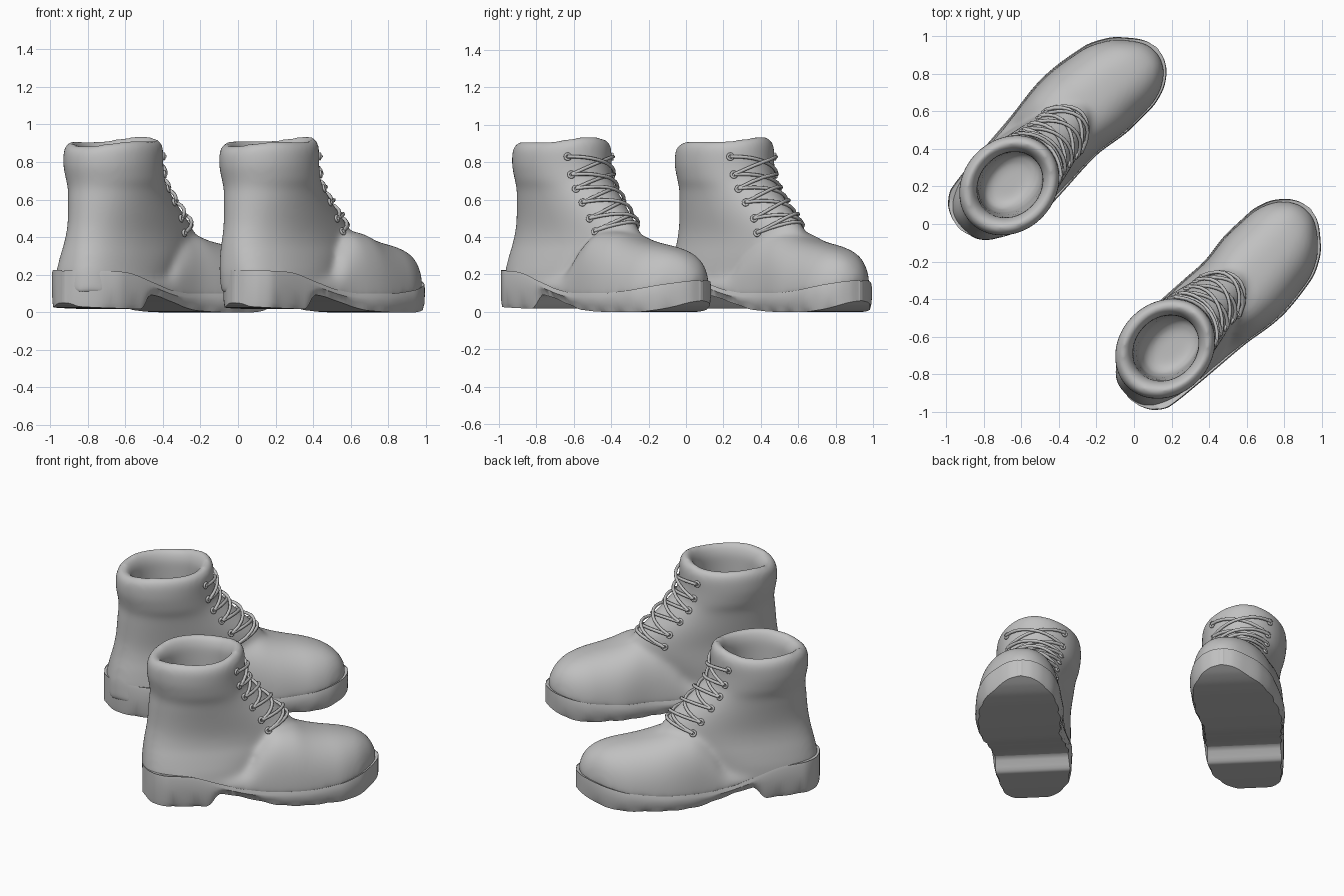
import bpy, bmesh, math
from mathutils import Vector
from mathutils.bvhtree import BVHTree

if "Cube" in bpy.data.objects:
    bpy.data.objects.remove(bpy.data.objects["Cube"])

R2 = math.sqrt(2)
grey = bpy.data.materials.new("grey_leather")
grey.diffuse_color = (0.53, 0.53, 0.53, 1)
grey.use_nodes = True
grey.node_tree.nodes["Principled BSDF"].inputs["Base Color"].default_value = grey.diffuse_color


def interp(tab, x):
    """Monotone cubic through (x, value) pairs."""
    if x <= tab[0][0]:
        return tab[0][1]
    if x >= tab[-1][0]:
        return tab[-1][1]
    i = max(k for k in range(len(tab) - 1) if tab[k][0] <= x)
    sec = [(b[1] - a[1]) / (b[0] - a[0]) for a, b in zip(tab, tab[1:])]

    def slope(k):
        if k == 0 or k == len(tab) - 1:
            return sec[min(k, len(sec) - 1)]
        a, b = sec[k - 1], sec[k]
        return 2 * a * b / (a + b) if a * b > 0 else 0
    h = tab[i + 1][0] - tab[i][0]
    t = (x - tab[i][0]) / h
    return ((1 + 2 * t) * (1 - t) ** 2 * tab[i][1] + t * (1 - t) ** 2 * h * slope(i)
            + t * t * (3 - 2 * t) * tab[i + 1][1] + t * t * (t - 1) * h * slope(i + 1))


# sole plan: u runs heel to toe, v sideways
OUTER = [(-.675, .65), (-.66, .715), (-.62, .78), (-.55, .822), (-.35, .845), (-.07, .868), (.2, .895),
         (.47, .86), (.6, .80), (.69, .71), (.735, .64), (.75, .58)]
INNER = [(-.675, .63), (-.66, .575), (-.62, .51), (-.55, .45), (-.45, .405), (-.25, .385), (.1, .40),
         (.35, .37), (.5, .37), (.6, .39), (.69, .445), (.735, .51), (.75, .57)]
SOLE_TOP = [(-.67, .225), (-.45, .215), (-.25, .16), (-.1, .118), (.05, .10), (.25, .10), (.45, .115),
            (.65, .15), (.75, .17)]
SOLE_LOW = [(-.67, .05), (-.64, .03), (-.5, .022), (-.33, .018), (-.31, .03), (-.25, .092), (-.2, .085),
            (-.05, .045), (.1, .01), (.3, 0), (.5, 0), (.6, .01), (.68, .03), (.75, .06)]
RIDGE = [(-.5, .18), (-.1, .24), (0, .38), (.1, .435), (.2, .43), (.3, .398), (.37, .38), (.51, .355),
         (.6, .33), (.66, .298), (.70, .26), (.725, .21)]
# shaft rings: height, back u, front u, half width, egg taper at the front
SHAFT = [(.10, -.665, .05, .218, 0), (.22, -.662, .12, .22, .05), (.30, -.645, .2, .22, .15),
         (.36, -.63, .26, .22, .25), (.42, -.618, .265, .22, .28), (.47, -.61, .225, .221, .25),
         (.53, -.605, .16, .224, .2), (.60, -.60, .085, .228, .15), (.66, -.592, .025, .228, .08),
         (.70, -.597, -.018, .234, 0), (.78, -.612, -.038, .246, 0), (.85, -.61, -.037, .246, 0),
         (.885, -.597, -.045, .235, 0), (.905, -.565, -.075, .205, 0), (.885, -.535, -.105, .18, 0),
         (.84, -.51, -.13, .163, 0), (.65, -.50, -.13, .16, 0), (.35, -.49, -.11, .14, 0),
         (.27, -.47, -.13, .12, 0), (.24, -.42, -.2, .08, 0)]


def plan(u):
    o, i = interp(OUTER, u), interp(INNER, u)
    return (o + i) / 2, max((o - i) / 2, .01)


def place(u, v, z, side):
    x, y = (u - v) / R2, (u + v) / R2
    if side == "left":
        return Vector((x, y, z))
    return Vector((y, x - .04 * min(1, max(0, u) / .7), z))  # right toe turns out slightly


def lean(z, side):
    """The right shaft tips a little to one side."""
    k = 0 if side == "left" else -.04 * min(1, max(0, (z - .12) / .25))
    return Vector((k, 0, 0))


def loft(bm, rings):
    vs = [[bm.verts.new(p) for p in r] for r in rings]
    n = len(vs[0])
    for a, b in zip(vs, vs[1:]):
        for k in range(n):
            bm.faces.new((a[k], a[(k + 1) % n], b[(k + 1) % n], b[k]))
    bm.faces.new(vs[0])
    bm.faces.new(vs[-1])


def add_object(name, bm):
    bmesh.ops.recalc_face_normals(bm, faces=bm.faces)
    me = bpy.data.meshes.new(name)
    bm.to_mesh(me)
    bm.free()
    me.materials.append(grey)
    ob = bpy.data.objects.new(name, me)
    bpy.context.collection.objects.link(ob)
    return ob


def make_sole(side):
    cols = [.0375 - .7125 * math.cos(math.pi * k / 90) for k in range(91)]
    cols = sorted(cols + [-.33, -.31, -.25])
    rings = []
    for u in cols:
        c, w = plan(u)
        t, b = interp(SOLE_TOP, u), interp(SOLE_LOW, u)
        lug = abs(math.sin(24 * u))
        half = [(w * .94, t - .004), (w * .975, t), (w * .995, t - .018), (w, t * .6 + b * .4),
                (w * .98, b + .022 + .014 * lug), (w * (.90 + .04 * lug), b)]
        ring = [place(u, c + d, z, side) for d, z in half]
        ring += [place(u, c - d, z, side) for d, z in reversed(half)]
        rings.append(ring)
    bm = bmesh.new()
    loft(bm, rings)
    ob = add_object(side + "_sole", bm)
    ob.data.shade_smooth()
    ob.data.set_sharp_from_angle(angle=math.radians(40))


def make_upper(side):
    bm = bmesh.new()
    # ankle shaft with rolled collar and hollow inside
    rings = []
    for j, (z, back, front, b, egg) in enumerate(SHAFT):
        ring = []
        p = interp([(0, .68), (.25, .72), (.42, .9), (.6, 1)], z) if j < 15 else 1
        c = interp([(.2, .625), (.5, .615)], z)
        for k in range(48):
            a = 2 * math.pi * k / 48
            ca, sa = math.cos(a), math.sin(a)
            lift = max(0, (z - .7) / .2) * (.012 + .018 * ca + .008 * math.sin(3 * a + 1)) if j < 16 else 0
            d = math.copysign(abs(sa) ** (p if ca < 0 else 1), sa)
            ring.append(place((back + front) / 2 + (front - back) / 2 * ca,
                              c + b * d * (1 - egg * (1 + ca) / 2), z + lift, side) + lean(z, side))
        rings.append(ring)
    loft(bm, rings)
    # foot and toe cap
    rings = []
    for k in range(50):
        u = .115 - .615 * math.cos(math.pi * k / 49)
        c, w = plan((u - .04) * 1.02 + .04)
        w *= .965
        low, top = interp(SOLE_TOP, u) - .03, interp(RIDGE, u)
        full = interp([(.1, .17), (.45, 0)], u)
        ring = []
        for m in range(25):
            a = math.pi * m / 24
            ca = math.cos(a)
            d = math.copysign(abs(ca) ** (.8 - full * .5), ca)
            ring.append(place(u, c + w * d, low + (top - low) * math.sin(a) ** (.9 - full), side))
        rings.append(ring)
    loft(bm, rings)
    ob = add_object(side + "_upper", bm)
    # fuse both into one skin
    rm = ob.modifiers.new("fuse", "REMESH")
    rm.mode = "VOXEL"
    rm.voxel_size = .013
    sm = ob.modifiers.new("soften", "SMOOTH")
    sm.factor, sm.iterations = .5, 28
    dg = bpy.context.evaluated_depsgraph_get()
    me = bpy.data.meshes.new_from_object(ob.evaluated_get(dg))
    ob.modifiers.clear()
    ob.data = me
    me.shade_smooth()
    if not me.materials:
        me.materials.append(grey)
    return BVHTree.FromPolygons([v.co for v in me.vertices], [p.vertices for p in me.polygons])


def make_laces(side, tree):
    aim = (place(-1, 0, 0, side) + Vector((0, 0, -.35))).normalized()

    def hit(v, z, lift):
        # start the ray so that it meets the instep near height z
        u = interp([(.44, .21), (.53, .13), (.6, .05), (.7, -.05), (.86, -.09)], z)
        p, n, _, _ = tree.ray_cast(place(u, v, z, side) + lean(z, side) - aim, aim)
        return p + n * lift, n

    rows = [(.84, .165), (.745, .155), (.67, .15), (.605, .145), (.53, .14), (.465, .14)]
    paths = []
    for (z0, h0), (z1, h1) in zip(rows, rows[1:]):
        for s in (1, -1):
            paths.append([hit(.615 + s * (h0 * (1 - m / 10) - h1 * m / 10), z0 + (z1 - z0) * m / 10,
                              .010 + (.012 if s > 0 else 0) * math.sin(math.pi * m / 10))[0]
                          for m in range(11)])
    z, h = rows[-1]
    paths.append([hit(.615 + h * (1 - m / 5), z, .010)[0] for m in range(11)])
    cu = bpy.data.curves.new(side + "_laces", "CURVE")
    cu.dimensions = "3D"
    cu.bevel_depth, cu.bevel_resolution, cu.use_fill_caps = .0095, 2, True
    for path in paths:
        sp = cu.splines.new("POLY")
        sp.points.add(len(path) - 1)
        for pt, p in zip(sp.points, path):
            pt.co = (*p, 1)
        sp.use_smooth = True
    cu.materials.append(grey)
    bpy.context.collection.objects.link(bpy.data.objects.new(side + "_laces", cu))

    # eyelet rings lying on the leather
    bm = bmesh.new()
    for z, h in rows:
        for s in (1, -1):
            p, n = hit(.615 + s * h, z, .005)
            q = n.to_track_quat("Z", "Y")
            ring = []
            for k in range(14):
                a = 2 * math.pi * k / 14
                ring.append([bm.verts.new(p + q @ Vector((
                    (.015 + .007 * math.cos(b)) * math.cos(a),
                    (.015 + .007 * math.cos(b)) * math.sin(a), .007 * math.sin(b))))
                    for b in (2 * math.pi * m / 8 for m in range(8))])
            for k in range(14):
                r0, r1 = ring[k], ring[(k + 1) % 14]
                for m in range(8):
                    bm.faces.new((r0[m], r0[(m + 1) % 8], r1[(m + 1) % 8], r1[m]))
    add_object(side + "_eyelets", bm).data.shade_smooth()


for side in ("left", "right"):
    make_sole(side)
    make_laces(side, make_upper(side))
